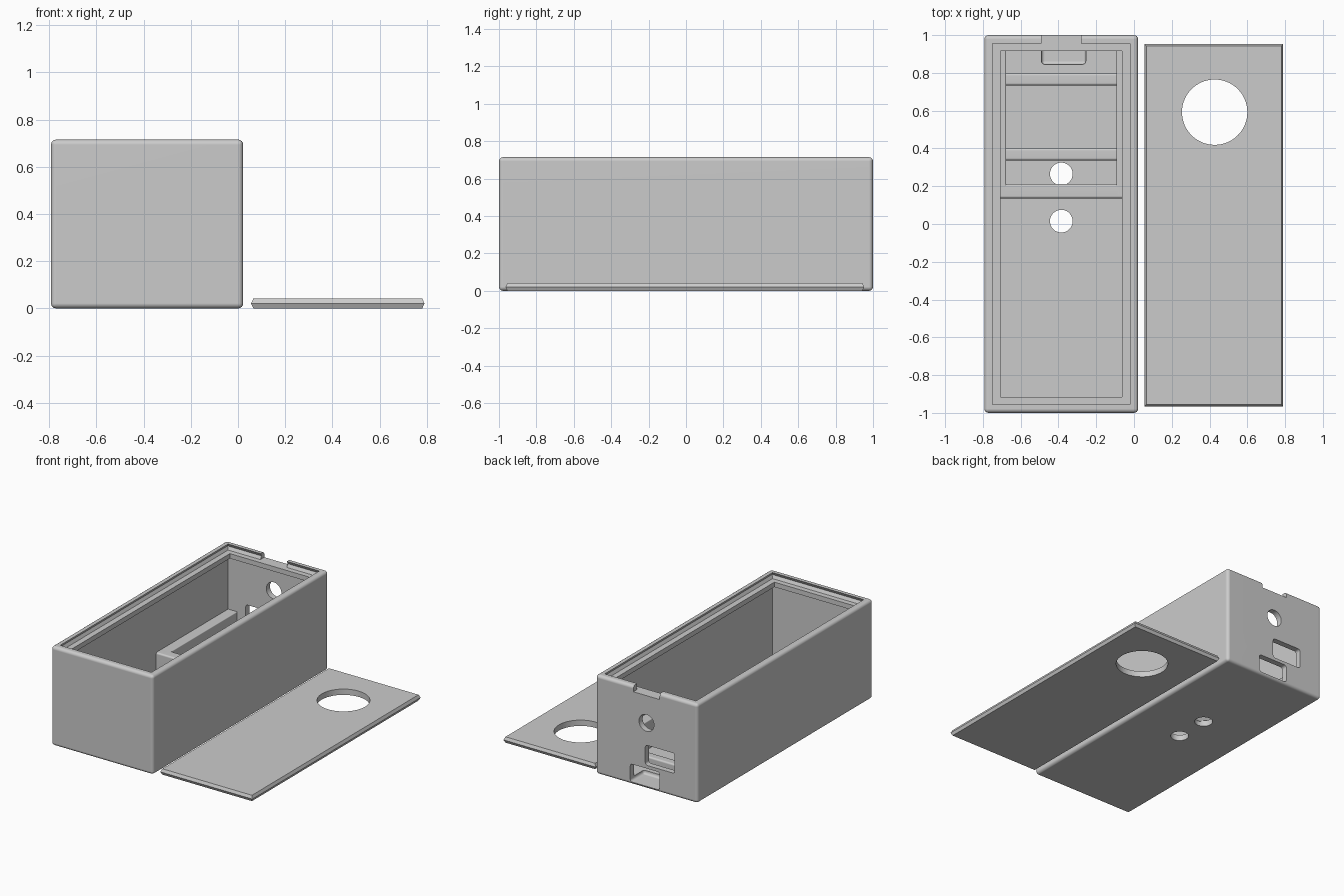
import bpy, bmesh, math
from mathutils import Matrix, Vector

cube = bpy.data.objects.get("Cube")
if cube:
    bpy.data.objects.remove(cube, do_unlink=True)

grey = bpy.data.materials.new("plain grey")
grey.use_nodes = True
grey.diffuse_color = (0.6, 0.6, 0.6, 1)
grey.node_tree.nodes["Principled BSDF"].inputs["Base Color"].default_value = (0.6, 0.6, 0.6, 1)


def make(name, bm):
    mesh = bpy.data.meshes.new(name)
    bmesh.ops.recalc_face_normals(bm, faces=bm.faces)
    bm.to_mesh(mesh)
    bm.free()
    mesh.materials.append(grey)
    obj = bpy.data.objects.new(name, mesh)
    bpy.context.collection.objects.link(obj)
    return obj


def box(name, x, y, z, bevel=0, segments=4):
    """Box from (min, max) ranges, optionally with rounded edges."""
    bm = bmesh.new()
    bmesh.ops.create_cube(bm, size=1)
    for v in bm.verts:
        v.co = Vector([r[0] if c < 0 else r[1] for c, r in zip(v.co, (x, y, z))])
    if bevel:
        bmesh.ops.bevel(bm, geom=bm.edges[:], offset=bevel, segments=segments,
                        profile=0.5, affect='EDGES')
    return make(name, bm)


def cylinder(name, centre, radius, depth, axis='Z'):
    bm = bmesh.new()
    turn = Matrix.Rotation(math.pi / 2, 4, 'X') if axis == 'Y' else Matrix()
    bmesh.ops.create_cone(bm, cap_ends=True, segments=64, radius1=radius, radius2=radius,
                          depth=depth, matrix=Matrix.Translation(centre) @ turn)
    return make(name, bm)


def wedge_plate(name, x, y, z, edge):
    """Plate whose rim comes to a point at mid height."""
    bm = bmesh.new()
    rings = []
    for height, inset in ((z[0], edge), ((z[0] + z[1]) / 2, 0), (z[1], edge)):
        a, b, c, d = x[0] + inset, x[1] - inset, y[0] + inset, y[1] - inset
        rings.append([bm.verts.new((px, py, height))
                      for px, py in ((a, c), (b, c), (b, d), (a, d))])
    bm.faces.new(rings[0])
    bm.faces.new(rings[2])
    for low, high in zip(rings, rings[1:]):
        for i in range(4):
            j = (i + 1) % 4
            bm.faces.new((low[i], low[j], high[j], high[i]))
    return make(name, bm)


def cut(obj, cutters):
    """Subtract the cutters, bake the result and delete them."""
    for c in cutters:
        mod = obj.modifiers.new("cut", 'BOOLEAN')
        mod.operation = 'DIFFERENCE'
        mod.solver = 'EXACT'
        mod.object = c
    bpy.context.view_layer.update()
    graph = bpy.context.evaluated_depsgraph_get()
    mesh = bpy.data.meshes.new_from_object(obj.evaluated_get(graph))
    obj.modifiers.clear()
    obj.data = mesh
    for c in cutters:
        bpy.data.objects.remove(c, do_unlink=True)


TOP, FLOOR, MID = 0.715, 0.042, -0.385
LEDGE = TOP - 0.043

# Case: rounded thin-walled block with an overhanging ledge, lid recess, ports and holes
case = box("case", (-0.792, 0.022), (-1, 1), (0, TOP), 0.022)
cut(case, [
    box("cavity", (-0.75, -0.02), (-0.958, 0.958), (FLOOR, LEDGE - 0.035)),
    box("ledge_opening", (-0.707, -0.063), (-0.917, 0.917), (0.3, 0.9)),
    wedge_plate("lid_recess", (-0.76, -0.01), (-0.967, 0.967), (LEDGE, TOP + 0.002), 0.012),
    box("thumb_notch", (-0.49, -0.28), (0.9, 1.1), (LEDGE, 0.8)),
    box("upper_port", (-0.61, -0.375), (0.85, 1.1), (0.17, 0.315), 0.018),
    box("lower_port", (-0.49, -0.255), (0.845, 1.1), (0.018, 0.147), 0.018),
    cylinder("back_hole", (MID, 0.96, 0.475), 0.06, 0.3, 'Y'),
    cylinder("floor_hole_a", (MID, 0.265, 0), 0.06, 0.4),
    cylinder("floor_hole_b", (MID, 0.015, 0), 0.06, 0.4),
])

# Inner tray: side rails, cross wall and two support bars
low, rail_top = FLOOR - 0.01, 0.245
parts = [case]
for side, name in ((-1, "right_rail"), (1, "left_rail")):
    xs = sorted((MID + side * 0.37, MID + side * 0.292))
    parts.append(box(name, xs, (0.15, 0.965), (low, rail_top), 0.006, 3))
parts.append(box("cross_wall", (-0.755, -0.015), (0.136, 0.213), (low, rail_top), 0.012, 3))
for y, name in ((0.337, "front_support_bar"), (0.734, "back_support_bar")):
    parts.append(box(name, (-0.69, -0.08), (y, y + 0.064), (low, 0.12), 0.012, 3))

# Lid: pointed rim and a large round opening
lid = wedge_plate("lid", (0.055, 0.79), (-0.965, 0.953), (0, 0.042), 0.01)
cut(lid, [cylinder("lid_opening", (0.427, 0.592, 0), 0.173, 0.4)])
parts.append(lid)

# Smooth rounded edges while the broad faces stay flat
bpy.ops.object.select_all(action='DESELECT')
for p in parts:
    p.select_set(True)
bpy.context.view_layer.objects.active = case
bpy.ops.object.shade_smooth_by_angle(angle=math.radians(30))
for p in parts:
    p.modifiers.new("flat_faces", 'WEIGHTED_NORMAL').keep_sharp = True
